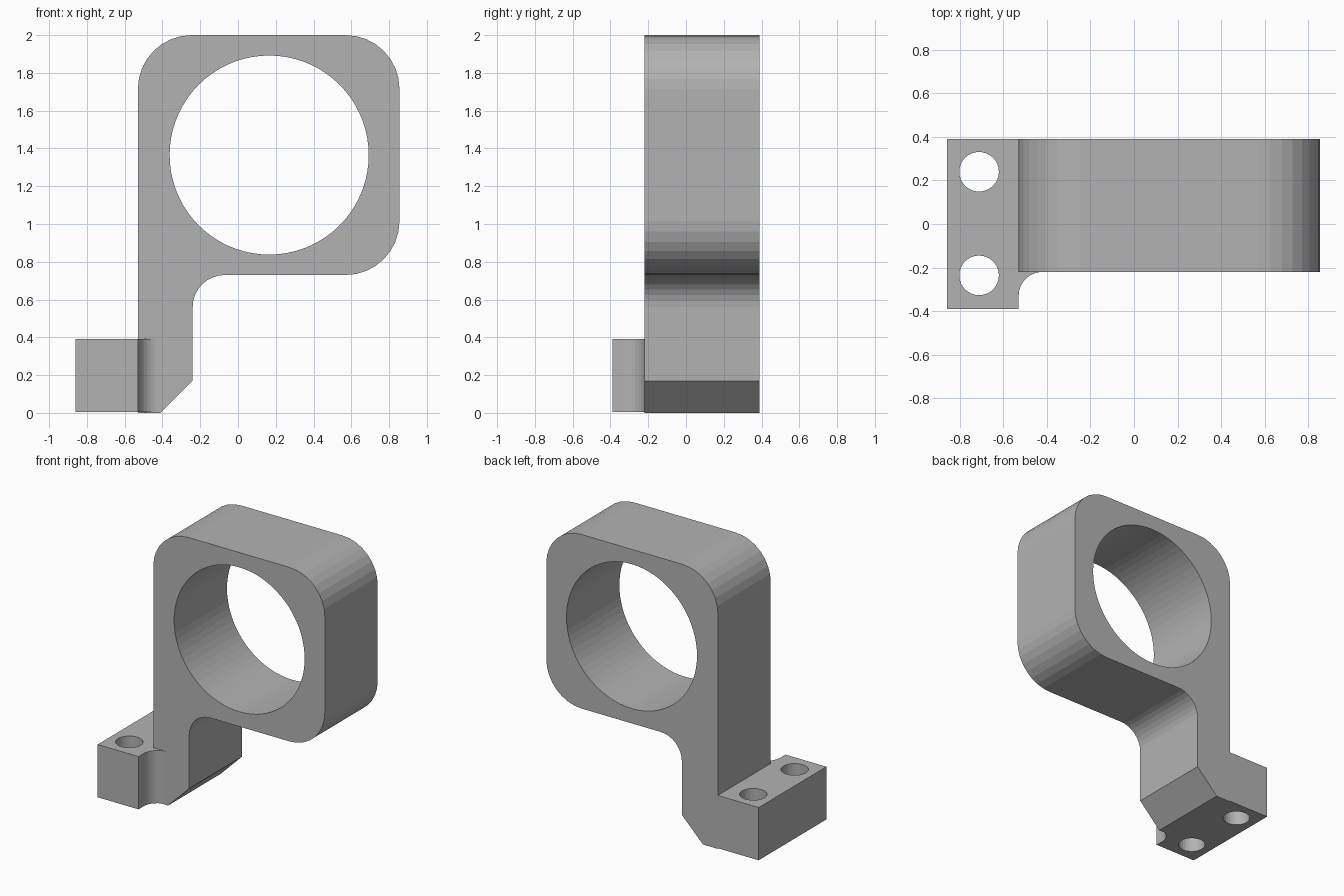
import bpy, bmesh
from math import pi, cos, sin, radians
from mathutils import Matrix

if "Cube" in bpy.data.objects:
    bpy.data.objects.remove(bpy.data.objects["Cube"])

grey = bpy.data.materials.new("light_grey")
grey.diffuse_color = (0.45, 0.45, 0.45, 1)
grey.use_nodes = True
grey.node_tree.nodes["Principled BSDF"].inputs["Base Color"].default_value = grey.diffuse_color


def arc(cx, cy, r, a0, a1, n=8):
    return [(cx + r * cos(radians(a0 + (a1 - a0) * i / n)),
             cy + r * sin(radians(a0 + (a1 - a0) * i / n))) for i in range(n + 1)]


def circle(cx, cy, r, n):
    return arc(cx, cy, r, 0, 360, n)[:-1]


def plate(name, loops, depth, matrix):
    """Extrude an outline with holes into a closed mesh."""
    cu = bpy.data.curves.new(name + "_outline", 'CURVE')
    cu.dimensions = '2D'
    cu.fill_mode = 'BOTH'
    cu.extrude = depth / 2
    for pts in loops:
        s = cu.splines.new('POLY')
        s.points.add(len(pts) - 1)
        for p, (x, y) in zip(s.points, pts):
            p.co = (x, y, 0, 1)
        s.use_cyclic_u = True
    tmp = bpy.data.objects.new(name + "_outline", cu)
    bpy.context.collection.objects.link(tmp)
    bpy.context.view_layer.update()
    deps = bpy.context.evaluated_depsgraph_get()
    me = bpy.data.meshes.new_from_object(tmp.evaluated_get(deps))
    bpy.data.objects.remove(tmp)
    me.name = name
    bm = bmesh.new()
    bm.from_mesh(me)
    bmesh.ops.remove_doubles(bm, verts=bm.verts, dist=1e-4)
    bm.transform(matrix)
    bmesh.ops.recalc_face_normals(bm, faces=bm.faces)
    for f in bm.faces:
        f.smooth = False
        f.material_index = 0
    bm.to_mesh(me)
    bm.free()
    me.materials.clear()
    me.materials.append(grey)
    ob = bpy.data.objects.new(name, me)
    bpy.context.collection.objects.link(ob)
    return ob


# Ring housing with its leg, drawn in the front plane
R = 0.285
outline = ([(-0.53, 0), (-0.41, 0), (-0.24, 0.17)]
           + arc(-0.07, 0.56, 0.17, 180, 90)
           + arc(0.855 - R, 0.73 + R, R, -90, 0)
           + arc(0.855 - R, 2 - R, R, 0, 90)
           + arc(-0.53 + R, 2 - R, R, 90, 180))
bore = circle(0.165, 1.365, 0.527, 72)
y0, y1 = -0.22, 0.39
bracket = plate("bracket", [outline, bore], y1 - y0,
                Matrix.Translation((0, (y0 + y1) / 2, 0)) @ Matrix.Rotation(pi / 2, 4, 'X'))

# Mounting foot with two screw holes and a concave fillet, drawn from above
foot_outline = ([(-0.86, -0.39), (-0.53, -0.39)]
                + arc(-0.42, -0.33, 0.11, 180, 90)
                + [(-0.42, -0.15), (-0.48, -0.15), (-0.48, 0.39), (-0.86, 0.39)])
screw_holes = [circle(-0.712, y, 0.091, 32) for y in (0.24, -0.236)]
foot = plate("foot", [foot_outline] + screw_holes, 0.385,
             Matrix.Translation((0, 0, 0.385 / 2 + 0.005)))

# Join the foot to the bracket as one solid
mod = bracket.modifiers.new("join_foot", 'BOOLEAN')
mod.operation = 'UNION'
mod.solver = 'EXACT'
mod.object = foot
bpy.context.view_layer.update()
deps = bpy.context.evaluated_depsgraph_get()
joined = bpy.data.meshes.new_from_object(bracket.evaluated_get(deps))
bracket.modifiers.clear()
bracket.data = joined
bpy.data.objects.remove(foot)
